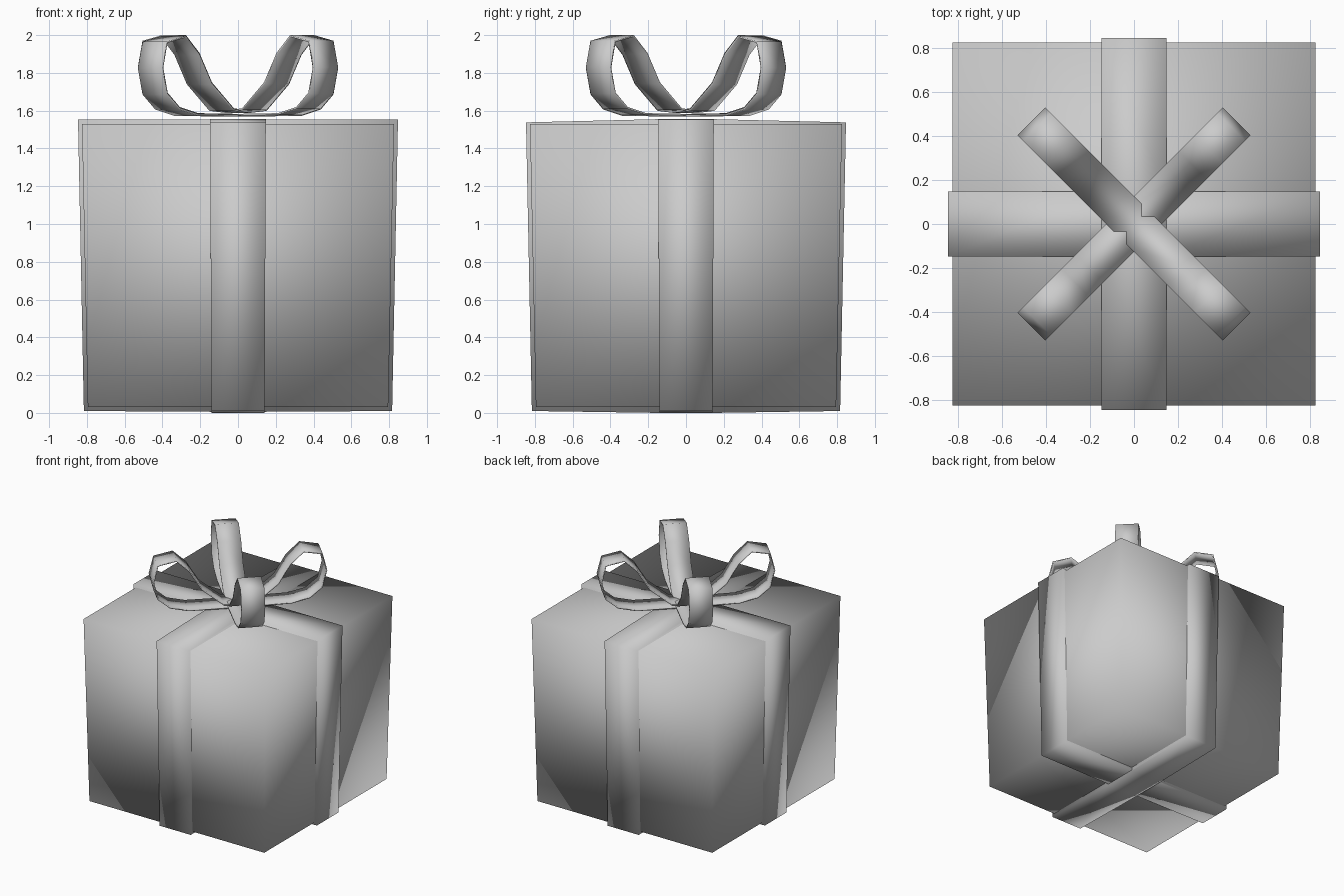
import bpy, bmesh
from math import radians

if "Cube" in bpy.data.objects:
    bpy.data.objects.remove(bpy.data.objects["Cube"])


def prism(name, profile, half_width, angle=0, taper=0.0, caps=True, smooth_angle=None):
    """Sweep a clockwise (x, z) outline across y; taper widens it per unit height."""
    bm = bmesh.new()
    near = [bm.verts.new((x, -half_width - taper * z, z)) for x, z in profile]
    far = [bm.verts.new((x, half_width + taper * z, z)) for x, z in profile]
    n = len(profile)
    for i in range(n):
        j = (i + 1) % n
        bm.faces.new((near[i], near[j], far[j], far[i]))
    if caps:
        bm.faces.new(near[::-1])
        bm.faces.new(far)
        bmesh.ops.recalc_face_normals(bm, faces=bm.faces)
    mesh = bpy.data.meshes.new(name)
    bm.to_mesh(mesh)
    bm.free()
    obj = bpy.data.objects.new(name, mesh)
    bpy.context.collection.objects.link(obj)
    obj.rotation_euler.z = radians(angle)
    bpy.ops.object.select_all(action='DESELECT')
    obj.select_set(True)
    bpy.context.view_layer.objects.active = obj
    if smooth_angle:
        bpy.ops.object.shade_smooth_by_angle(angle=radians(smooth_angle))
    else:
        bpy.ops.object.shade_smooth()
    return obj


def mirrored(half):
    """Complete a clockwise right-hand half outline with its left-hand mirror."""
    return half + [(-x, z) for x, z in reversed(half) if x != 0]


# Box, slightly wider at the top
prism("gift_box", mirrored([(0.826, 1.53), (0.795, 0.03)]), 0.794, taper=0.021)

# Flat straps crossing around the box
prism("strap_side_to_side", mirrored([(0.147, 1.553), (0.847, 1.552), (0.816, 0.01), (0.147, 0.006)]),
      0.141, taper=0.004)
prism("strap_front_to_back", mirrored([(0.147, 1.555), (0.847, 1.538), (0.816, 0.01), (0.141, 0.0)]),
      0.141, angle=90, taper=0.004)

# Diagonal double-loop bows made of thin ribbon
loop = [(0, 1.602), (0.12, 1.612), (0.285, 1.75), (0.378, 1.905), (0.48, 2.0),
        (0.625, 1.97), (0.66, 1.83), (0.625, 1.69), (0.53, 1.61), (0.39, 1.577), (0, 1.572)]
for name, angle, drop in (("bow_upper", -45, 0), ("bow_lower", 45, 0.004)):
    bow = prism(name, mirrored(loop), 0.09, angle=angle, caps=False, smooth_angle=60)
    bow.location.z = -drop
    ribbon = bow.modifiers.new("ribbon_thickness", 'SOLIDIFY')
    ribbon.thickness = 0.01
    ribbon.offset = -1
